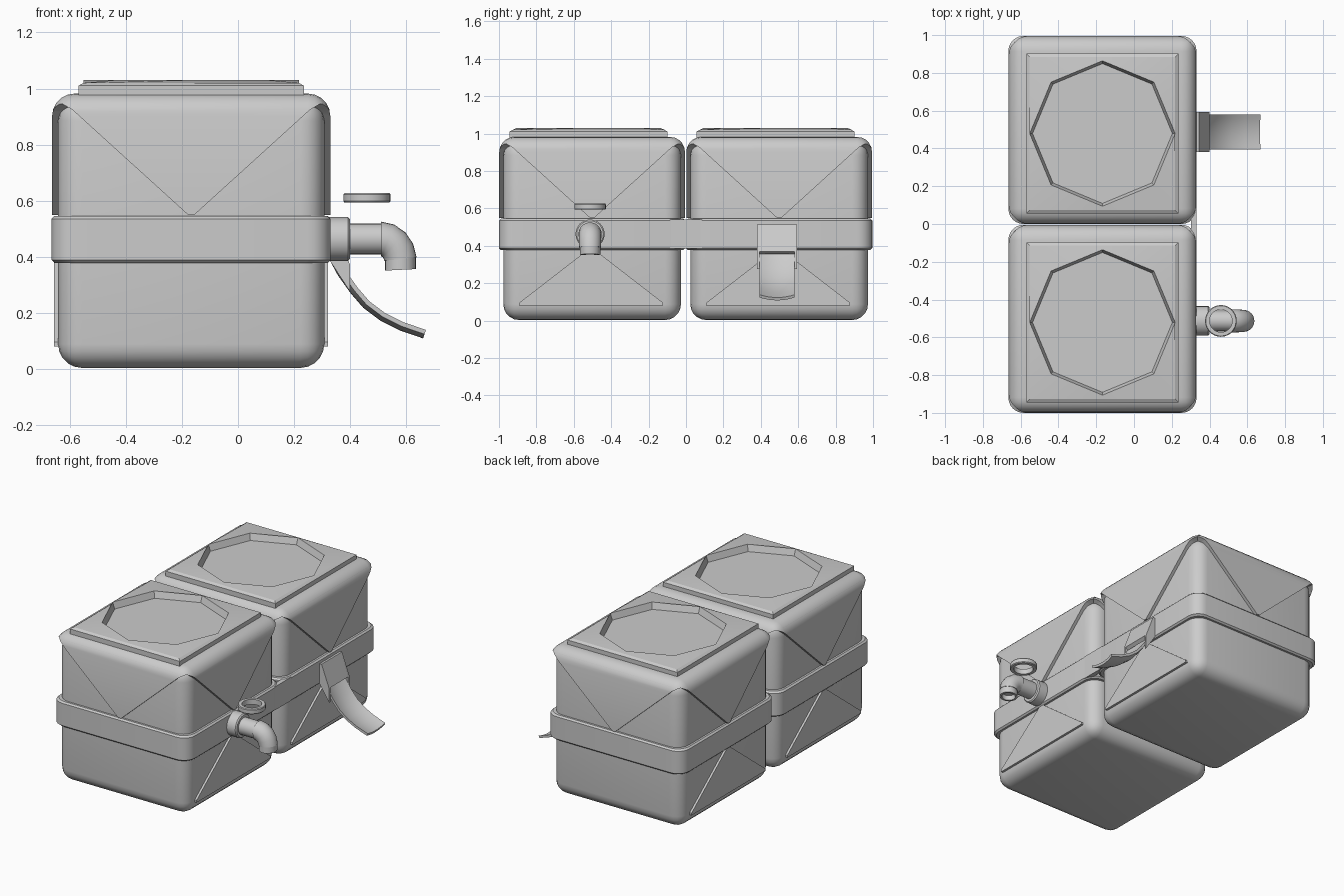
import bpy, bmesh, math
from mathutils import Vector, Matrix

if "Cube" in bpy.data.objects:
    bpy.data.objects.remove(bpy.data.objects["Cube"])

CX = -0.167


def finish(name, bm, angle=35):
    bmesh.ops.recalc_face_normals(bm, faces=bm.faces)
    me = bpy.data.meshes.new(name)
    bm.to_mesh(me)
    bm.free()
    ob = bpy.data.objects.new(name, me)
    bpy.context.collection.objects.link(ob)
    smooth(ob, angle)
    return ob


def smooth(ob, angle=35):
    bpy.ops.object.select_all(action='DESELECT')
    ob.select_set(True)
    bpy.context.view_layer.objects.active = ob
    bpy.ops.object.shade_smooth_by_angle(angle=math.radians(angle))


def rounded_box(name, cy, half, z0, z1, r):
    bm = bmesh.new()
    m = Matrix.Translation((CX, cy, (z0 + z1) / 2)) @ Matrix.Diagonal((2 * half, 2 * half, z1 - z0, 1))
    bmesh.ops.create_cube(bm, size=1, matrix=m)
    bmesh.ops.bevel(bm, geom=bm.edges[:], offset=r, segments=5, profile=0.5, affect='EDGES')
    return finish(name, bm)


def loft(name, rings, caps=True, closed=False, angle=35):
    bm = bmesh.new()
    vs = [[bm.verts.new(p) for p in ring] for ring in rings]
    pairs = list(zip(vs, vs[1:])) + ([(vs[-1], vs[0])] if closed else [])
    for a, b in pairs:
        for i in range(len(a)):
            j = (i + 1) % len(a)
            bm.faces.new((a[i], a[j], b[j], b[i]))
    if caps and not closed:
        bm.faces.new(vs[0])
        bm.faces.new(vs[-1])
    return finish(name, bm, angle)


def prism(name, pts, axis, cx, cy, half):
    # (u, z) outline extruded along x or y about the given centre
    def place(u, z, d):
        return (cx + d, cy + u, z) if axis == 'x' else (cx + u, cy + d, z)
    return loft(name, [[place(u, z, d) for u, z in pts] for d in (-half, half)])


def circle(c, r, u, v, n=24):
    c, u, v = Vector(c), Vector(u), Vector(v)
    return [c + r * (math.cos(2 * math.pi * i / n) * u + math.sin(2 * math.pi * i / n) * v) for i in range(n)]


def rounded_rect(cy, half, r, z, n=6):
    pts = []
    for k, (sx, sy) in enumerate(((1, 1), (-1, 1), (-1, -1), (1, -1))):
        for i in range(n + 1):
            a = math.pi / 2 * (k + i / n)
            pts.append((CX + sx * (half - r) + r * math.cos(a), cy + sy * (half - r) + r * math.sin(a), z))
    return pts


def octagon(cy, r, z):
    return [(CX + r * math.cos(i * math.pi / 4), cy + r * math.sin(i * math.pi / 4), z) for i in range(8)]


def rect8(cy, hx, hy, z):
    s = ((1, 0), (1, 1), (0, 1), (-1, 1), (-1, 0), (-1, -1), (0, -1), (1, -1))
    return [(CX + hx * a, cy + hy * b, z) for a, b in s]


# V-shaped raised panel outline, and the lower triangle outline
v_panel = [(0.01, 0.548), (0.425, 0.925), (0.46, 0.945), (0.53, 0.95), (0.53, 1.1),
           (-0.53, 1.1), (-0.53, 0.95), (-0.46, 0.945), (-0.425, 0.925), (-0.01, 0.548)]
low_panel = [(0.385, 0.08), (0.385, 0.095), (0.01, 0.385), (-0.01, 0.385), (-0.385, 0.095), (-0.385, 0.08)]

for side, cy in (("near", -0.502), ("far", 0.498)):
    rounded_box(side + "_tank_body", cy, 0.475, 0.003, 0.97, 0.085)
    # upper raised panels on all four sides, clipped to the rounded outer shell
    for axis in "xy":
        panel = rounded_box(f"{side}_upper_panels_{axis}", cy, 0.4965, 0.2, 0.982, 0.08)
        cutter = prism("cutter", v_panel, axis, CX, cy, 0.6)
        mod = panel.modifiers.new("clip", 'BOOLEAN')
        mod.operation, mod.object, mod.solver = 'INTERSECT', cutter, 'EXACT'
        bpy.context.view_layer.objects.active = panel
        bpy.ops.object.modifier_apply(modifier=mod.name)
        bpy.data.objects.remove(cutter)
        smooth(panel)
    # lower triangles on left and right faces
    prism(side + "_lower_panels", low_panel, 'x', CX, cy - 0.005, 0.489)
    # belt around the middle
    loft(side + "_belt", [rounded_rect(cy, h, 0.08, z) for h, z in
                          ((0.46, 0.378), (0.488, 0.378), (0.498, 0.388), (0.498, 0.535), (0.488, 0.545), (0.46, 0.545))])
    # lid with recessed octagon
    ly = cy - 0.019
    loft(side + "_lid", [rect8(ly, 0.402, 0.423, 0.96), rect8(ly, 0.402, 0.423, 1.01), rect8(ly, 0.385, 0.406, 1.02),
                         octagon(ly, 0.385, 1.03), octagon(ly, 0.37, 0.988)], angle=10)

# plate joining the two belts
bm = bmesh.new()
bmesh.ops.create_cube(bm, size=1, matrix=Matrix.Translation((0.3155, 0, 0.462)) @ Matrix.Diagonal((0.03, 0.17, 0.155, 1)))
finish("belt_bridge", bm)

# tap: flange, pipe, elbow and outlet
Y, Z = -0.513, 0.463
loft("tap_flange", [circle((x, Y, Z), r, (0, 1, 0), (0, 0, 1)) for x, r in
                    ((0.30, 0.078), (0.393, 0.078), (0.40, 0.071))])
loft("tap_pipe", [circle((x, Y, Z), 0.055, (0, 1, 0), (0, 0, 1)) for x in (0.38, 0.52)])
rings = []
for i in range(5):
    a = math.radians(84) * i / 4
    c = (0.51 + 0.07 * math.sin(a), Y, Z - 0.08 + 0.08 * math.cos(a))
    rings.append(circle(c, 0.062 - 0.001 * i, (0, 1, 0), (math.sin(a), 0, math.cos(a))))
loft("tap_elbow", rings)
loft("tap_outlet", [circle((0.58, Y, z), r, (0, 1, 0), (1, 0, 0.05)) for r, z in
                    ((0.045, 0.40), (0.055, 0.40), (0.055, 0.353), (0.042, 0.353), (0.042, 0.385))])

# floating tap handle ring
loft("tap_handle_ring", [circle((0.46, Y, z), r, (1, 0, 0), (0, 1, 0), 28) for r, z in
                         ((0.06, 0.593), (0.08, 0.593), (0.084, 0.598), (0.084, 0.622), (0.08, 0.627), (0.06, 0.627))],
     closed=True)

# chute hood and its cheeks
HY = 0.487
hood = [(0.31, 0.515), (0.345, 0.515), (0.40, 0.37), (0.38, 0.355), (0.31, 0.43)]
cheek = [(0.31, 0.515), (0.345, 0.515), (0.40, 0.37), (0.40, 0.275), (0.325, 0.39)]
prism("chute_hood", hood, 'y', 0, HY, 0.106)
for name, s in (("left", -1), ("right", 1)):
    prism(f"chute_cheek_{name}", cheek, 'y', 0, HY + s * 0.1, 0.007)

# curved gutter-shaped chute
path = [(0.325, 0.40), (0.36, 0.335), (0.405, 0.272), (0.45, 0.22), (0.51, 0.175), (0.58, 0.14), (0.662, 0.112)]
rings = []
for i, (x, z) in enumerate(path):
    a, b = path[max(i - 1, 0)], path[min(i + 1, len(path) - 1)]
    n = Vector((a[1] - b[1], 0, b[0] - a[0])).normalized()
    us = [k / 4 - 1 for k in range(9)]
    w = 0.093
    top = [Vector((x, HY + w * u, z)) + n * (0.012 + 0.016 * u * u) for u in us]
    low = [Vector((x, HY + w * u, z)) + n * (-0.004 + 0.016 * u * u) for u in reversed(us)]
    rings.append(top + low)
loft("chute", rings)
